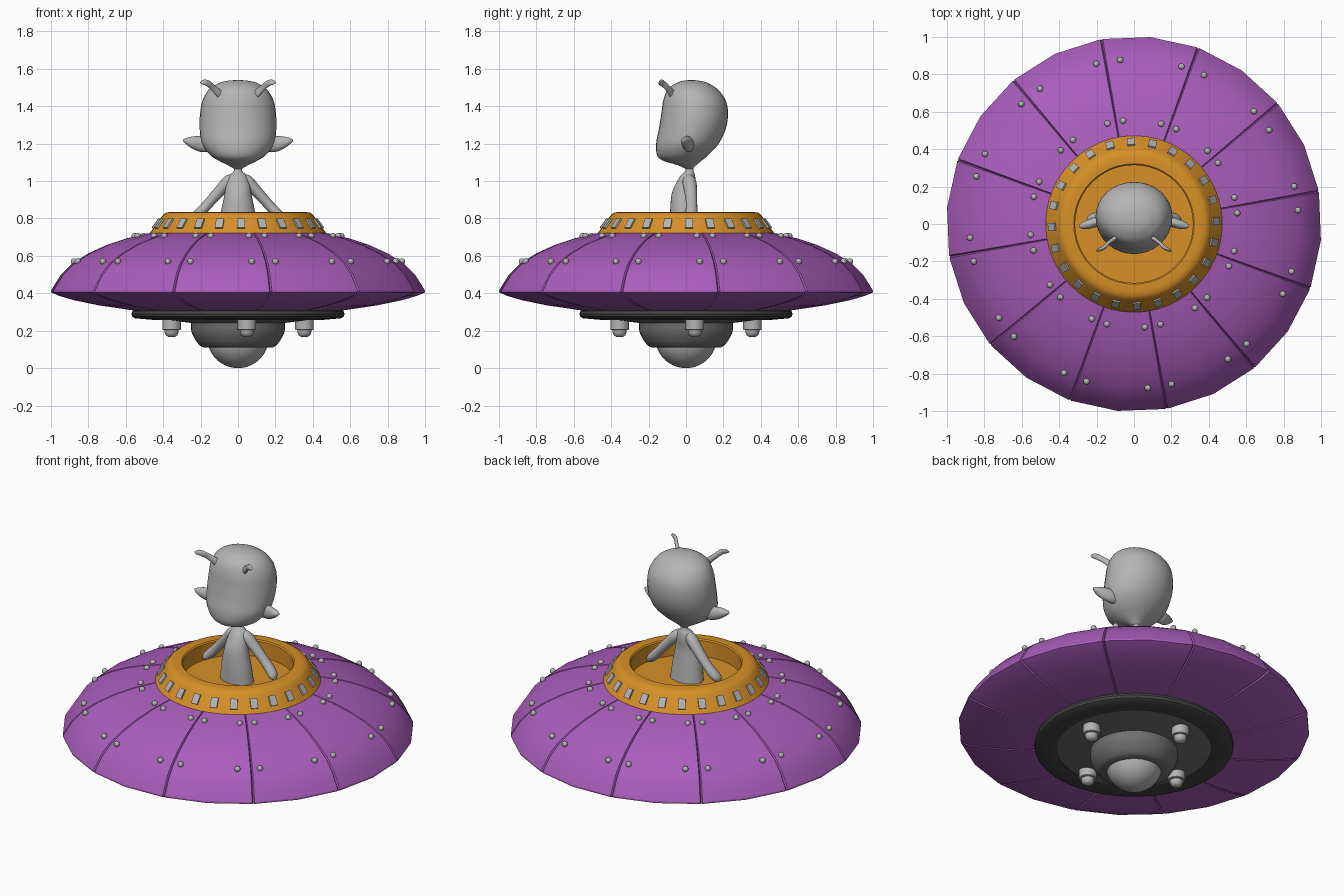
import bpy, bmesh, math
from mathutils import Matrix, Vector

if "Cube" in bpy.data.objects:
    bpy.data.objects.remove(bpy.data.objects["Cube"])


def material(name, rgb):
    m = bpy.data.materials.new(name)
    m.diffuse_color = (*rgb, 1)
    m.use_nodes = True
    m.node_tree.nodes["Principled BSDF"].inputs["Base Color"].default_value = m.diffuse_color
    return m


PURPLE = material("purple", (0.40, 0.11, 0.50))
ORANGE = material("orange", (0.68, 0.28, 0.02))
LIGHT = material("light_grey", (0.46, 0.46, 0.46))
MID = material("mid_grey", (0.16, 0.16, 0.16))
DARK = material("dark_grey", (0.06, 0.06, 0.06))


def finish(name, bm, mat, angle=35):
    bmesh.ops.remove_doubles(bm, verts=bm.verts, dist=0.0002)
    bmesh.ops.recalc_face_normals(bm, faces=bm.faces)
    me = bpy.data.meshes.new(name)
    bm.to_mesh(me)
    bm.free()
    ob = bpy.data.objects.new(name, me)
    bpy.context.collection.objects.link(ob)
    me.materials.append(mat)
    bpy.ops.object.select_all(action='DESELECT')
    ob.select_set(True)
    bpy.context.view_layer.objects.active = ob
    bpy.ops.object.shade_smooth_by_angle(angle=math.radians(angle))
    return ob


def bridge(bm, a, b):
    n = len(a)
    for i in range(n):
        bm.faces.new((a[i], a[(i + 1) % n], b[(i + 1) % n], b[i]))


def lathe(bm, profile, sides, at=(0, 0)):
    rings = []
    for r, z in profile:
        rings.append([bm.verts.new((at[0] + max(r, 0.0001) * math.cos(math.tau * i / sides),
                                    at[1] + max(r, 0.0001) * math.sin(math.tau * i / sides), z))
                      for i in range(sides)])
    for a, b in zip(rings, rings[1:]):
        bridge(bm, a, b)


def lathe_part(name, profile, sides, mat):
    bm = bmesh.new()
    lathe(bm, profile, sides)
    return finish(name, bm, mat)


def catmull(secs, steps=4):
    out = []
    for i in range(len(secs) - 1):
        p0, p1 = secs[max(i - 1, 0)], secs[i]
        p2, p3 = secs[i + 1], secs[min(i + 2, len(secs) - 1)]
        for s in range(steps):
            t = s / steps
            out.append([0.5 * (2 * b + (c - a) * t + (2 * a - 5 * b + 4 * c - d) * t * t
                               + (3 * b - a - 3 * c + d) * t ** 3)
                        for a, b, c, d in zip(p0, p1, p2, p3)])
    return out + [list(secs[-1])]


def loft(name, u, v, secs, mirror=1, sides=24):
    """Elliptical sections (x, y, z, ru, rv) smoothly joined."""
    bm = bmesh.new()
    u, v = Vector(u).normalized(), Vector(v).normalized()
    rings = []
    for x, y, z, ru, rv in catmull(secs):
        ring = []
        for i in range(sides):
            a = math.tau * i / sides
            p = Vector((x, y, z)) + u * max(ru, 0.002) * math.cos(a) + v * max(rv, 0.002) * math.sin(a)
            p.x *= mirror
            ring.append(bm.verts.new(p))
        rings.append(ring)
    for a, b in zip(rings, rings[1:]):
        bridge(bm, a, b)
    bm.faces.new(rings[0])
    bm.faces.new(rings[-1])
    return finish(name, bm, LIGHT, 60)


# Saucer hull: 24 sides, with a narrow groove at each of 12 panel seams
hull = [(0.43, 0.73), (0.50, 0.717), (0.60, 0.693), (0.70, 0.66), (0.80, 0.615), (0.89, 0.56),
        (0.95, 0.50), (0.985, 0.445), (1.003, 0.415), (1.003, 0.405), (0.96, 0.386),
        (0.88, 0.363), (0.75, 0.336), (0.56, 0.308), (0.40, 0.295)]
bm = bmesh.new()
rings = []
for r, z in hull:
    ring = []
    for k in range(12):
        for off, depth in ((-0.4, 0), (0, 0.008), (0.4, 0), (15, 0)):
            a = math.radians(10 + 30 * k + off)
            rr = r - depth * 0.7
            zz = z - depth if z > 0.41 else z + depth
            ring.append(bm.verts.new((rr * math.cos(a), rr * math.sin(a), zz)))
    rings.append(ring)
for a, b in zip(rings, rings[1:]):
    bridge(bm, a, b)
finish("saucer_hull", bm, PURPLE, 30)

# Rivets in pairs beside each seam
bm = bmesh.new()
for k in range(12):
    for r, z, mid, spread in ((0.555, 0.706, 10.4, 4.4), (0.88, 0.57, 9, 4.2)):
        for s in (-1, 1):
            a = math.radians(mid + 30 * k + s * spread)
            bmesh.ops.create_uvsphere(bm, u_segments=12, v_segments=8, radius=0.017,
                                      matrix=Matrix.Translation((r * math.cos(a), r * math.sin(a), z)))
finish("hull_rivets", bm, LIGHT)

# Cockpit collar with sunken floor
lathe_part("cockpit_collar", [(0, 0.73), (0.315, 0.73), (0.315, 0.828), (0.322, 0.835), (0.36, 0.835),
                              (0.385, 0.831), (0.40, 0.82), (0.41, 0.808), (0.472, 0.722),
                              (0.472, 0.70)], 48, ORANGE)

# Window plates round the collar
bm = bmesh.new()
for k in range(24):
    m = (Matrix.Rotation(math.radians(2 + 15 * k), 4, 'Z') @ Matrix.Translation((0.438, 0, 0.772))
         @ Matrix.Rotation(math.radians(-35.5), 4, 'Y') @ Matrix.Diagonal((0.014, 0.042, 0.06, 1)))
    bmesh.ops.create_cube(bm, size=1, matrix=m)
finish("collar_windows", bm, LIGHT)

# Underside: dark ring, plate, bowl and bottom globe
lathe_part("underside_ring", [(0.44, 0.30), (0.55, 0.312), (0.565, 0.305), (0.57, 0.29), (0.565, 0.275),
                              (0.55, 0.266), (0.50, 0.262), (0.455, 0.258), (0.44, 0.262), (0.44, 0.30)],
           48, DARK)
lathe_part("underside_plate", [(0.46, 0.268), (0.24, 0.240)], 48, MID)
lathe_part("underside_bowl", [(0.25, 0.25), (0.25, 0.20), (0.243, 0.178), (0.225, 0.146), (0.205, 0.12),
                              (0.185, 0.11), (0.12, 0.11)], 48, MID)
bm = bmesh.new()
bmesh.ops.create_uvsphere(bm, u_segments=32, v_segments=20, radius=0.165,
                          matrix=Matrix.Translation((0, 0, 0.165)))
finish("bottom_globe", bm, LIGHT)

# Four lamps below
bm = bmesh.new()
for k in range(4):
    a = math.radians(7.5 + 90 * k)
    lathe(bm, [(0, 0.26), (0.05, 0.26), (0.05, 0.207), (0.046, 0.203), (0.037, 0.203), (0.037, 0.19),
               (0.03, 0.175), (0.017, 0.167), (0, 0.165)], 20,
          (0.358 * math.cos(a), 0.358 * math.sin(a)))
finish("lamps", bm, LIGHT)

# Pilot head: (z, half width, front y, back y)
X, Y, Z = (1, 0, 0), (0, 1, 0), (0, 0, 1)
head = [(1.065, .02, 0, .035), (1.085, .055, -.045, .055), (1.11, .105, -.125, .085),
        (1.14, .15, -.155, .12), (1.2, .193, -.16, .175), (1.28, .205, -.145, .213),
        (1.36, .203, -.132, .225), (1.43, .19, -.122, .213), (1.49, .155, -.098, .17),
        (1.525, .10, -.05, .115), (1.537, .05, -.01, .07), (1.54, .005, .025, .035)]
loft("pilot_head", X, Y, [(0, (f + b) / 2, z, w, (b - f) / 2) for z, w, f, b in head], sides=32)

# Pilot torso and neck
loft("pilot_torso", X, Y, [(0, -.01, .73, .105, .075), (0, -.015, .83, .092, .07),
                           (0, -.015, .93, .072, .062), (0, 0, .99, .062, .052),
                           (0, .01, 1.03, .045, .038), (0, .018, 1.055, .022, .022),
                           (0, .018, 1.09, .02, .02)])

# Mirrored arms, ears and antennae
for side, s in (("left", -1), ("right", 1)):
    loft(side + "_arm", Y, (1, 0, 1), [(.02, .015, 1.03, .015, .015), (.05, .018, 1.0, .036, .032),
                                       (.10, .025, .945, .034, .03), (.16, .03, .878, .03, .027),
                                       (.205, .028, .83, .033, .028), (.235, .02, .80, .03, .022),
                                       (.25, .015, .782, .008, .006)], s, 16)
    loft(side + "_ear", Y, Z, [(.16, .015, 1.195, .03, .04), (.20, .012, 1.198, .028, .042),
                               (.24, .0, 1.205, .026, .034), (.275, -.008, 1.213, .018, .018),
                               (.295, -.01, 1.218, .004, .004)], s, 16)
    loft(side + "_antenna", (1, 0, -1), (0, 1, 1),
         [(.07, -.05, 1.44, .026, .026), (.10, -.075, 1.468, .018, .018), (.135, -.10, 1.50, .014, .014),
          (.16, -.125, 1.522, .014, .014), (.185, -.138, 1.53, .013, .013),
          (.20, -.143, 1.53, .004, .004)], s, 12)
